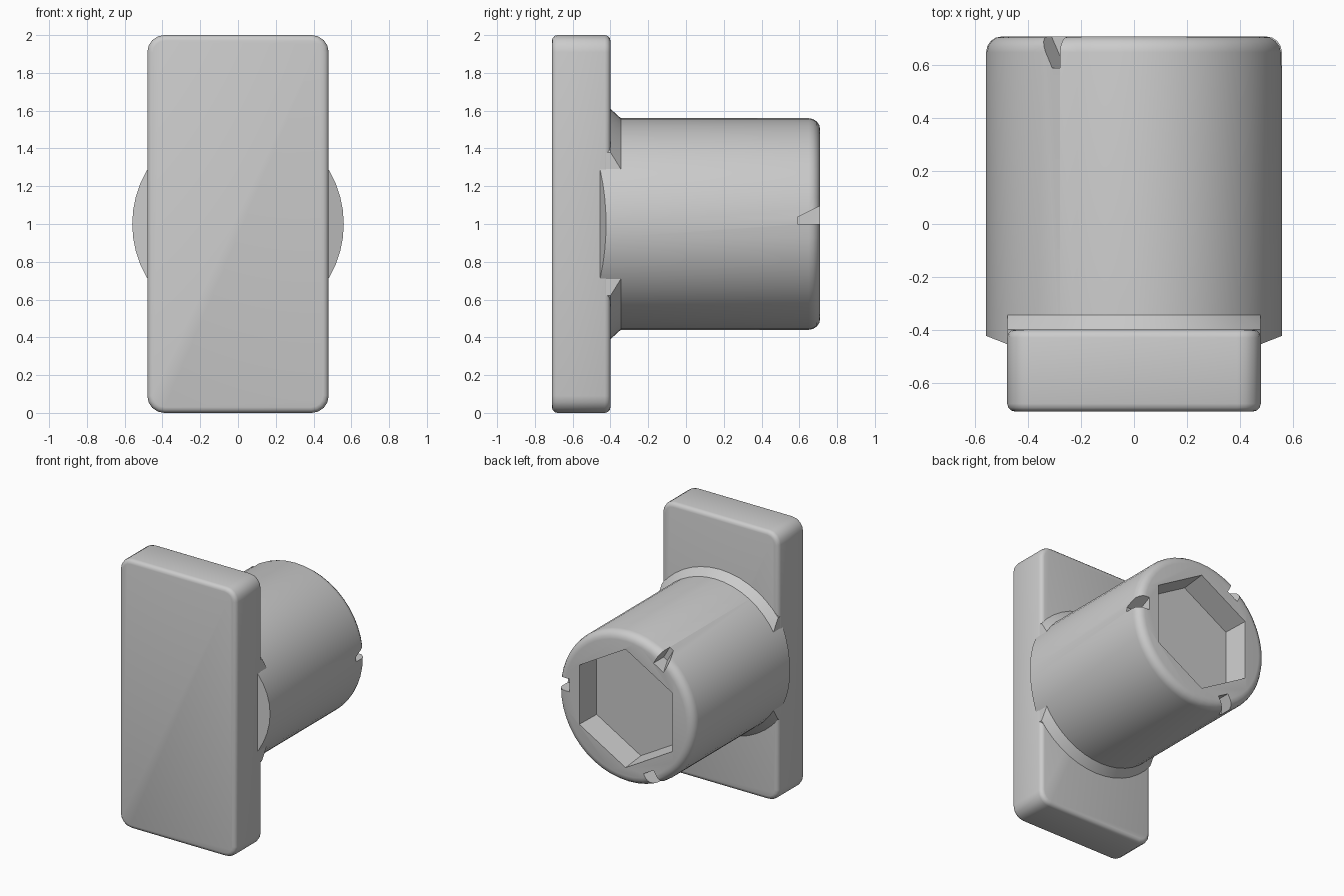
import bpy, bmesh
from math import sin, cos, pi
from mathutils import Matrix, Vector

old = bpy.data.objects.get("Cube")
if old:
    bpy.data.objects.remove(old, do_unlink=True)

grey = bpy.data.materials.new("light grey")
grey.use_nodes = True
colour = (0.6, 0.6, 0.6, 1)
grey.diffuse_color = colour
grey.node_tree.nodes["Principled BSDF"].inputs["Base Color"].default_value = colour

CENTRE = Vector((0, 0, 1))


def make(name, bm):
    bmesh.ops.recalc_face_normals(bm, faces=bm.faces)
    mesh = bpy.data.meshes.new(name)
    bm.to_mesh(mesh)
    bm.free()
    obj = bpy.data.objects.new(name, mesh)
    bpy.context.collection.objects.link(obj)
    mesh.materials.append(grey)
    return obj


def lathe(profile, sides):
    """Solid turned around the y axis at the height of the barrel."""
    bm = bmesh.new()
    rings = [[bm.verts.new((r * cos(2 * pi * i / sides), y, 1 + r * sin(2 * pi * i / sides)))
              for i in range(sides)] for r, y in profile]
    for a, b in zip(rings, rings[1:]):
        for i in range(sides):
            j = (i + 1) % sides
            bm.faces.new((a[i], a[j], b[j], b[i]))
    bm.faces.new(rings[0])
    bm.faces.new(rings[-1])
    return bm


def slice_off(bm, point, normal):
    geom = bm.verts[:] + bm.edges[:] + bm.faces[:]
    bmesh.ops.bisect_plane(bm, geom=geom, plane_co=point, plane_no=normal, clear_outer=True)
    bmesh.ops.holes_fill(bm, edges=[e for e in bm.edges if e.is_boundary], sides=0)


def cut(obj, cutter):
    mod = obj.modifiers.new("cut", "BOOLEAN")
    mod.object = cutter
    mod.solver = "EXACT"
    bpy.context.view_layer.objects.active = obj
    bpy.ops.object.modifier_apply(modifier=mod.name)
    bpy.data.objects.remove(cutter, do_unlink=True)


def smooth(obj, angle):
    bpy.ops.object.select_all(action="DESELECT")
    obj.select_set(True)
    bpy.context.view_layer.objects.active = obj
    bpy.ops.object.shade_smooth_by_angle(angle=angle)


# Grip plate: rounded corners, then softened front and back rims
bm = bmesh.new()
bmesh.ops.create_cube(bm, size=1)
bmesh.ops.transform(bm, verts=bm.verts, matrix=Matrix.Translation((0, -0.555, 1))
                    @ Matrix.Diagonal((0.96, 0.31, 2, 1)))
corners = [e for e in bm.edges if abs(e.verts[0].co.y - e.verts[1].co.y) > 0.1]
bmesh.ops.bevel(bm, geom=corners, offset=0.09, segments=4, profile=0.5, affect="EDGES")
rims = [e for e in bm.edges if abs(e.verts[0].co.y - e.verts[1].co.y) < 0.01]
bmesh.ops.bevel(bm, geom=rims, offset=0.03, segments=3, profile=0.5, affect="EDGES")
plate = make("grip_plate", bm)
smooth(plate, 0.6)

# Barrel with rounded rim, its overhang sloping back into the plate sides
rim = [(0.5 + 0.06 * cos(a * pi / 8), 0.65 + 0.06 * sin(a * pi / 8)) for a in range(5)]
bm = lathe([(0.56, -0.67)] + rim, 48)
for side in (1, -1):
    slice_off(bm, (side * 0.48, -0.455, 1), (side * 0.37, -0.93, 0))
barrel = make("barrel", bm)

# Hexagonal socket, turned so that a corner points up
bm = lathe([(0.42, 0.53), (0.45, 0.8)], 6)
bmesh.ops.rotate(bm, verts=bm.verts, cent=CENTRE, matrix=Matrix.Rotation(pi / 6, 3, "Y"))
cut(barrel, make("socket_cutter", bm))

# Three ratchet notches in the rim: one steep wall, one sloping wall
for k in range(3):
    bm = bmesh.new()
    wedge = [(0, 0.59), (0, 0.76), (0.12, 0.76), (0.035, 0.59)]
    ends = [[bm.verts.new((r, y, 1 + t)) for t, y in wedge] for r in (0.46, 0.7)]
    for end in ends:
        bm.faces.new(end)
    for i in range(4):
        j = (i + 1) % 4
        bm.faces.new((ends[0][i], ends[0][j], ends[1][j], ends[1][i]))
    bmesh.ops.rotate(bm, verts=bm.verts, cent=CENTRE, matrix=Matrix.Rotation(-k * 2 * pi / 3, 3, "Y"))
    cut(barrel, make("notch_cutter", bm))
smooth(barrel, 0.5)

# Flared collar where the barrel meets the plate, trimmed to the plate width
bm = lathe([(0.61, -0.45), (0.61, -0.4), (0.56, -0.345)], 48)
for side in (1, -1):
    slice_off(bm, (side * 0.478, 0, 1), (side, 0, 0))
smooth(make("flared_collar", bm), 0.5)
